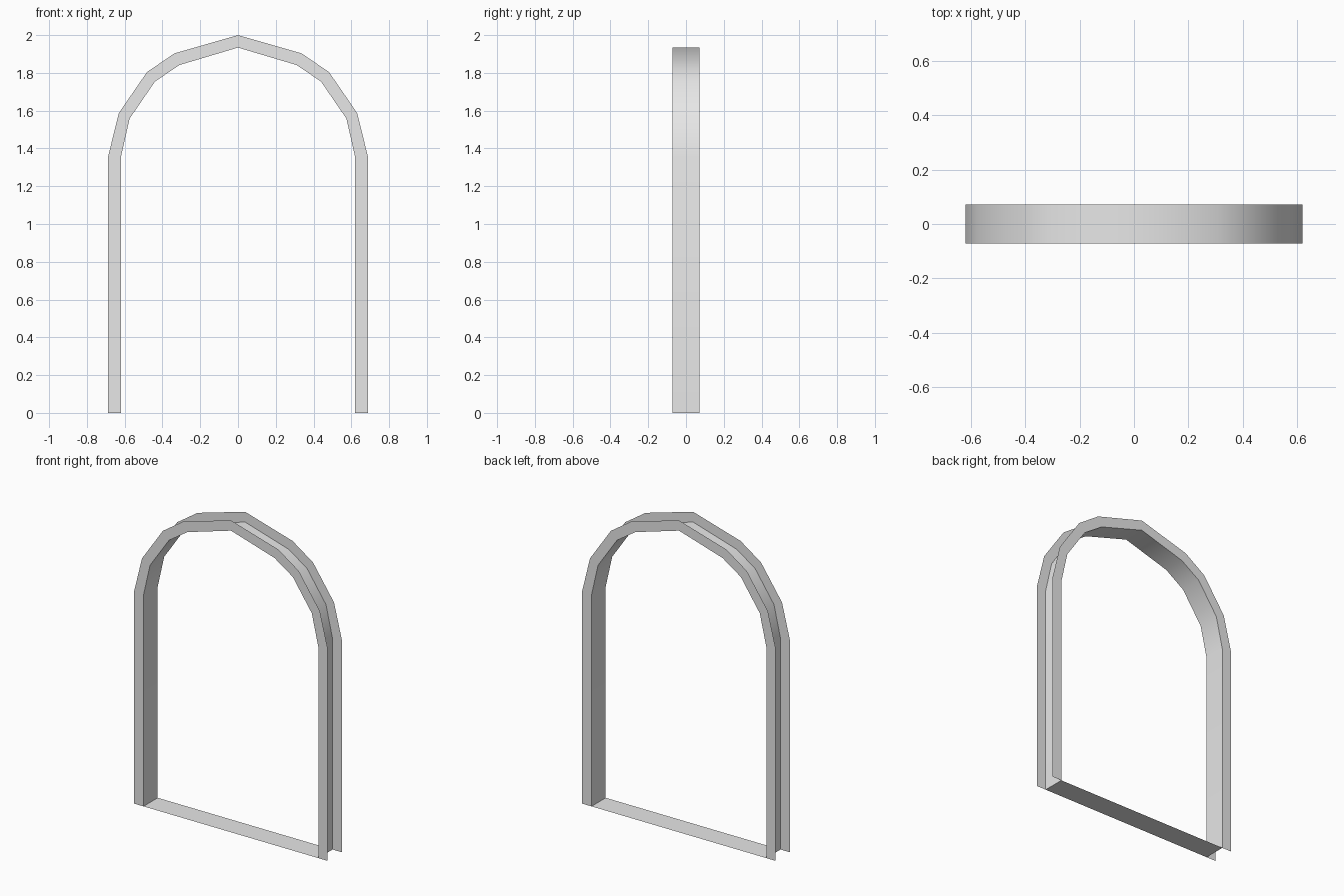
import bpy
import bmesh
import math

if "Cube" in bpy.data.objects:
    bpy.data.objects.remove(bpy.data.objects["Cube"], do_unlink=True)

HALF_DEPTH = 0.072

grey = bpy.data.materials.new("plain grey")
grey.use_nodes = True
grey.diffuse_color = (0.8, 0.8, 0.8, 1)
grey.node_tree.nodes["Principled BSDF"].inputs["Base Color"].default_value = (0.8, 0.8, 0.8, 1)

# Right half of the arch, from the foot to the peak
OUTER = [(0.687, 0), (0.687, 1.36), (0.631, 1.587), (0.482, 1.804), (0.337, 1.903), (0, 2)]
INNER = [(0.62, 0), (0.62, 1.355), (0.574, 1.558), (0.439, 1.755), (0.309, 1.842), (0, 1.934)]


def full_arch(half):
    """Mirror a half profile into a whole arch."""
    return half + [(-x, z) for x, z in reversed(half[:-1])]


def strip(bm, first, second):
    """Join two rows of points with quads."""
    a = [bm.verts.new(p) for p in first]
    b = [bm.verts.new(p) for p in second]
    for i in range(len(a) - 1):
        bm.faces.new((a[i], a[i + 1], b[i + 1], b[i]))


def at_depth(profile, y):
    return [(x, y, z) for x, z in profile]


def finish(name, bm):
    mesh = bpy.data.meshes.new(name)
    bm.to_mesh(mesh)
    bm.free()
    mesh.materials.append(grey)
    obj = bpy.data.objects.new(name, mesh)
    bpy.context.collection.objects.link(obj)
    return obj


outer, inner = full_arch(OUTER), full_arch(INNER)

# Flat trim on the front and back
for name, side in (("front_trim", -1), ("back_trim", 1)):
    bm = bmesh.new()
    rows = [at_depth(outer, side * HALF_DEPTH), at_depth(inner, side * HALF_DEPTH)]
    strip(bm, *rows[::side])
    finish(name, bm)

# Smooth lining of the opening
bm = bmesh.new()
strip(bm, at_depth(inner, -HALF_DEPTH), at_depth(inner, HALF_DEPTH))
lining = finish("arch_lining", bm)
bpy.ops.object.select_all(action="DESELECT")
lining.select_set(True)
bpy.context.view_layer.objects.active = lining
bpy.ops.object.shade_smooth_by_angle(angle=math.radians(50))

# Flat sill between the feet
bm = bmesh.new()
ends = [INNER[0], (-INNER[0][0], 0)]
strip(bm, at_depth(ends, HALF_DEPTH), at_depth(ends, -HALF_DEPTH))
finish("sill", bm)
